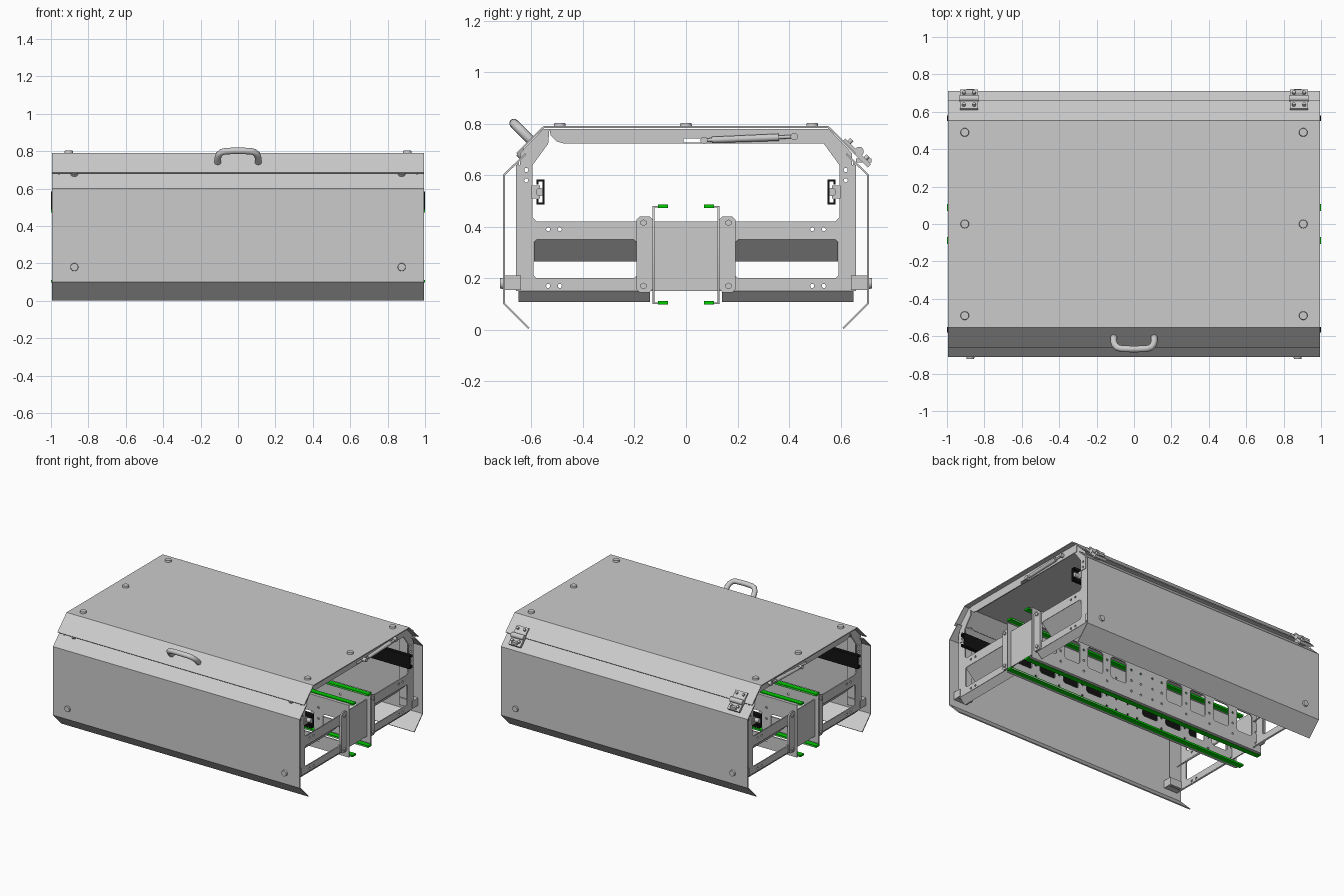
import bpy, bmesh, math
from mathutils import Matrix, Vector

cube = bpy.data.objects.get("Cube")
if cube:
    bpy.data.objects.remove(cube, do_unlink=True)


def material(name, rgb):
    m = bpy.data.materials.new(name)
    m.use_nodes = True
    m.diffuse_color = (*rgb, 1)
    m.node_tree.nodes["Principled BSDF"].inputs["Base Color"].default_value = (*rgb, 1)
    return m


STEEL = material("light grey steel", (0.6, 0.6, 0.6))
GREEN = material("green rail", (0.0, 0.6, 0.0))
BLACK = material("black rail", (0.006, 0.006, 0.006))


def finish(name, mesh, mat, mirror="", smooth=False):
    """Link a mesh, mirrored across the chosen world axes."""
    mesh.materials.clear()
    mesh.materials.append(mat)
    ob = bpy.data.objects.new(name, mesh)
    bpy.context.collection.objects.link(ob)
    if smooth:
        bpy.ops.object.select_all(action='DESELECT')
        ob.select_set(True)
        bpy.context.view_layer.objects.active = ob
        bpy.ops.object.shade_smooth_by_angle(angle=math.radians(35))
    if mirror:
        mod = ob.modifiers.new("mirror", 'MIRROR')
        mod.use_axis = ("X" in mirror, "Y" in mirror, False)
        mod.use_mirror_merge = False
    return ob


def from_bm(name, bm, mat, mirror="", smooth=False):
    bmesh.ops.recalc_face_normals(bm, faces=bm.faces)
    mesh = bpy.data.meshes.new(name)
    bm.to_mesh(mesh)
    bm.free()
    return finish(name, mesh, mat, mirror, smooth)


def box(name, lo, hi, mat=STEEL, mirror=""):
    bm = bmesh.new()
    bmesh.ops.create_cube(bm, size=1)
    lo, hi = Vector(lo), Vector(hi)
    for v in bm.verts:
        v.co = (lo + hi) / 2 + v.co * (hi - lo)
    return from_bm(name, bm, mat, mirror)


def rod(name, a, b, r, r2=None, mirror="", sides=20):
    a, b = Vector(a), Vector(b)
    bm = bmesh.new()
    turn = (b - a).to_track_quat('Z', 'Y').to_matrix().to_4x4()
    bmesh.ops.create_cone(bm, cap_ends=True, segments=sides, radius1=r,
                          radius2=r if r2 is None else r2, depth=(b - a).length,
                          matrix=Matrix.Translation((a + b) / 2) @ turn)
    return from_bm(name, bm, STEEL, mirror, True)


def ribbon(name, pts, axis, a, b, t=0.007, mat=STEEL, mirror=""):
    """Bent sheet: a profile swept along x (points y, z) or y (points x, z)."""
    bm = bmesh.new()
    place = (lambda s, p: (s, *p)) if axis == "X" else (lambda s, p: (p[0], s, p[1]))
    rows = [[bm.verts.new(place(s, p)) for p in pts] for s in (a, b)]
    for i in range(len(pts) - 1):
        bm.faces.new((rows[0][i], rows[0][i + 1], rows[1][i + 1], rows[1][i]))
    ob = from_bm(name, bm, mat, mirror)
    mod = ob.modifiers.new("thickness", 'SOLIDIFY')
    mod.thickness, mod.offset, mod.use_even_offset = t, 0, True
    return ob


def ring(u, v, r=0.008, n=12):
    return [(u + r * math.cos(2 * math.pi * i / n), v + r * math.sin(2 * math.pi * i / n))
            for i in range(n)]


def rect(u0, u1, v0, v1, c=0.012):
    return [(u0 + c, v0), (u1 - c, v0), (u1, v0 + c), (u1, v1 - c),
            (u1 - c, v1), (u0 + c, v1), (u0, v1 - c), (u0, v0 + c)]


def sheet(name, loops, plane, at, t=0.008, mirror=""):
    """Flat plate with holes: first loop is the outline."""
    cu = bpy.data.curves.new(name, 'CURVE')
    cu.dimensions, cu.fill_mode, cu.extrude = '2D', 'BOTH', t / 2
    for loop in loops:
        sp = cu.splines.new('POLY')
        sp.points.add(len(loop) - 1)
        for p, (u, v) in zip(sp.points, loop):
            p.co = (u, v, 0, 1)
        sp.use_cyclic_u = True
    tmp = bpy.data.objects.new(name + "_tmp", cu)
    bpy.context.collection.objects.link(tmp)
    dg = bpy.context.evaluated_depsgraph_get()
    mesh = bpy.data.meshes.new_from_object(tmp.evaluated_get(dg))
    bpy.data.objects.remove(tmp, do_unlink=True)
    if plane == "YZ":
        m = Matrix(((0, 0, 1, at), (1, 0, 0, 0), (0, 1, 0, 0), (0, 0, 0, 1)))
    else:
        m = Matrix(((1, 0, 0, 0), (0, 0, -1, at), (0, 1, 0, 0), (0, 0, 0, 1)))
    mesh.transform(m)
    return finish(name, mesh, STEEL, mirror)


# Outer shell: folded side panels and lid
W = 0.995
ribbon("side_panel", [(-0.61, 0.005), (-0.707, 0.103), (-0.707, 0.6), (-0.622, 0.683)],
       "X", -W, W, mirror="Y")
ribbon("lid", [(-0.657, 0.684), (-0.552, 0.787), (0.552, 0.787), (0.657, 0.684)], "X", -W, W)

# Bolts on lid and panels
for y in (-0.49, 0, 0.49):
    rod("lid_bolt", (0.905, y, 0.785), (0.905, y, 0.803), 0.024, 0.021, "X")
rod("panel_bolt", (0.875, 0.70, 0.18), (0.875, 0.722, 0.18), 0.023, 0.02, "XY")
rod("edge_bolt", (0.875, -0.63, 0.675), (0.875, -0.645, 0.69), 0.02, 0.02, "X")

# Handle on the front slope
out = Vector((0, -0.707, 0.707))
half = [(0.108, 0), (0.108, 0.04), (0.102, 0.065), (0.088, 0.084), (0.065, 0.092), (0.02, 0.094)]
path = [(-u, h) for u, h in half] + half[::-1]
cu = bpy.data.curves.new("handle", 'CURVE')
cu.dimensions, cu.bevel_depth, cu.bevel_resolution, cu.use_fill_caps = '3D', 0.018, 4, True
sp = cu.splines.new('POLY')
sp.points.add(len(path) - 1)
for p, (u, h) in zip(sp.points, path):
    p.co = (*(Vector((u, -0.602, 0.735)) + out * h), 1)
sp.use_smooth = True
cu.materials.append(STEEL)
bpy.context.collection.objects.link(bpy.data.objects.new("handle", cu))

# Hinges over the back lid edge
ribbon("hinge_leaf", [(0.612, 0.736), (0.712, 0.636)], "X", 0.835, 0.93, 0.018, mirror="X")
rod("hinge_knuckle", (0.832, 0.672, 0.692), (0.933, 0.672, 0.692), 0.018, mirror="X")
box("hinge_tab", (0.86, 0.66, 0.65), (0.905, 0.72, 0.665), mirror="X")
for x in (0.855, 0.91):
    for y, z in ((0.632, 0.726), (0.695, 0.663)):
        rod("hinge_screw", (x, y, z), (x, y + 0.012, z + 0.012), 0.009, mirror="X", sides=12)

# End frames with windows and bent tabs
X = 0.95
side = [(0.66, 0.15), (0.66, 0.64), (0.595, 0.64), (0.595, 0.435), (0.58, 0.42)]
outline = side + [(-y, z) for y, z in side[::-1]]
holes = []
for s in (-1, 1):
    holes.append([(s * y, z) for y, z in rect(0.19, 0.592, 0.2, 0.35)])
    for z in (0.17, 0.39):
        holes += [ring(s * y, z) for y in (0.49, 0.535)]
    holes += [ring(s * 0.62, z) for z in (0.58, 0.62)]
sheet("end_frame", [outline] + holes, "YZ", X, mirror="X")
ribbon("window_tab", [(X, 0.352), (X - 0.085, 0.268)], "Y", 0.19, 0.59, mirror="XY")
ribbon("lower_tab", [(X, 0.152), (X - 0.042, 0.11)], "Y", 0.14, 0.65, mirror="XY")
box("post_flange", (X - 0.1, 0.648, 0.15), (X, 0.656, 0.65), mirror="XY")
box("foot_block", (X - 0.1, 0.64, 0.155), (X + 0.01, 0.705, 0.21), mirror="XY")

# Lid stiffeners and corner brackets
lip = [(-0.53, 0.78), (-0.525, 0.755), (-0.5, 0.73), (-0.47, 0.722), (0.56, 0.722), (0.56, 0.78)]
sheet("lid_stiffener", [lip, rect(-0.01, 0.07, 0.726, 0.743, 0.003)], "YZ", 0.96, mirror="X")
corner = [(0.53, 0.78), (0.553, 0.78), (0.645, 0.685), (0.645, 0.56), (0.595, 0.56),
          (0.595, 0.64), (0.535, 0.722)]
sheet("corner_bracket", [corner, ring(0.62, 0.58), ring(0.62, 0.62)], "YZ", 0.955, mirror="XY")

# Gas struts beneath the lid
rod("strut_body", (0.975, 0.1, 0.737), (0.975, 0.36, 0.747), 0.012, 0.014, "X")
rod("strut_rod", (0.975, 0.36, 0.747), (0.975, 0.42, 0.75), 0.007, mirror="X")
rod("strut_rod_front", (0.975, 0.07, 0.735), (0.975, 0.1, 0.737), 0.007, mirror="X")
for y, z in ((0.07, 0.735), (0.42, 0.75)):
    rod("strut_joint", (0.95, y, z), (0.988, y, z), 0.014, mirror="X")

# Perforated centre channel
cuts = []
for s in (-1, 1):
    cuts += [rect(s * x - 0.065, s * x + 0.065, 0.2, 0.36) for x in (0.24, 0.44, 0.64, 0.84)]
    cuts += [ring(s * x, z) for x in (0.05, 0.13, 0.34, 0.54, 0.74, 0.94) for z in (0.16, 0.24, 0.32, 0.4)]
sheet("channel_wall", [rect(-0.985, 0.985, 0.1, 0.48, 0.004)] + cuts, "XZ", 0.126, mirror="Y")
for z in (0.1, 0.475):
    box("channel_lip", (-0.985, 0.07, z), (0.985, 0.128, z + 0.006), mirror="Y")
    box("green_rail", (-1, 0.07, z - 0.002), (1, 0.108, z + 0.012), GREEN, "Y")
sheet("end_cover", [rect(0.13, 0.192, 0.145, 0.44)], "YZ", 0.965, 0.012, "XY")
for z in (0.17, 0.415):
    rod("cover_bolt", (0.965, 0.165, z), (0.98, 0.165, z), 0.013, mirror="XY", sides=6)

# Black slide rails with runners
box("slide_web", (-1, 0.55, 0.487), (1, 0.557, 0.583), BLACK, "Y")
for z in (0.487, 0.576):
    box("slide_flange", (-1, 0.55, z), (1, 0.58, z + 0.007), BLACK, "Y")
for z in (0.487, 0.563):
    box("slide_edge", (-1, 0.573, z), (1, 0.58, z + 0.02), BLACK, "Y")
rod("slide_runner", (0.9, 0.567, 0.535), (0.99, 0.567, 0.535), 0.016, mirror="XY")
box("slide_mount", (0.9, 0.567, 0.51), (0.96, 0.6, 0.56), mirror="XY")
